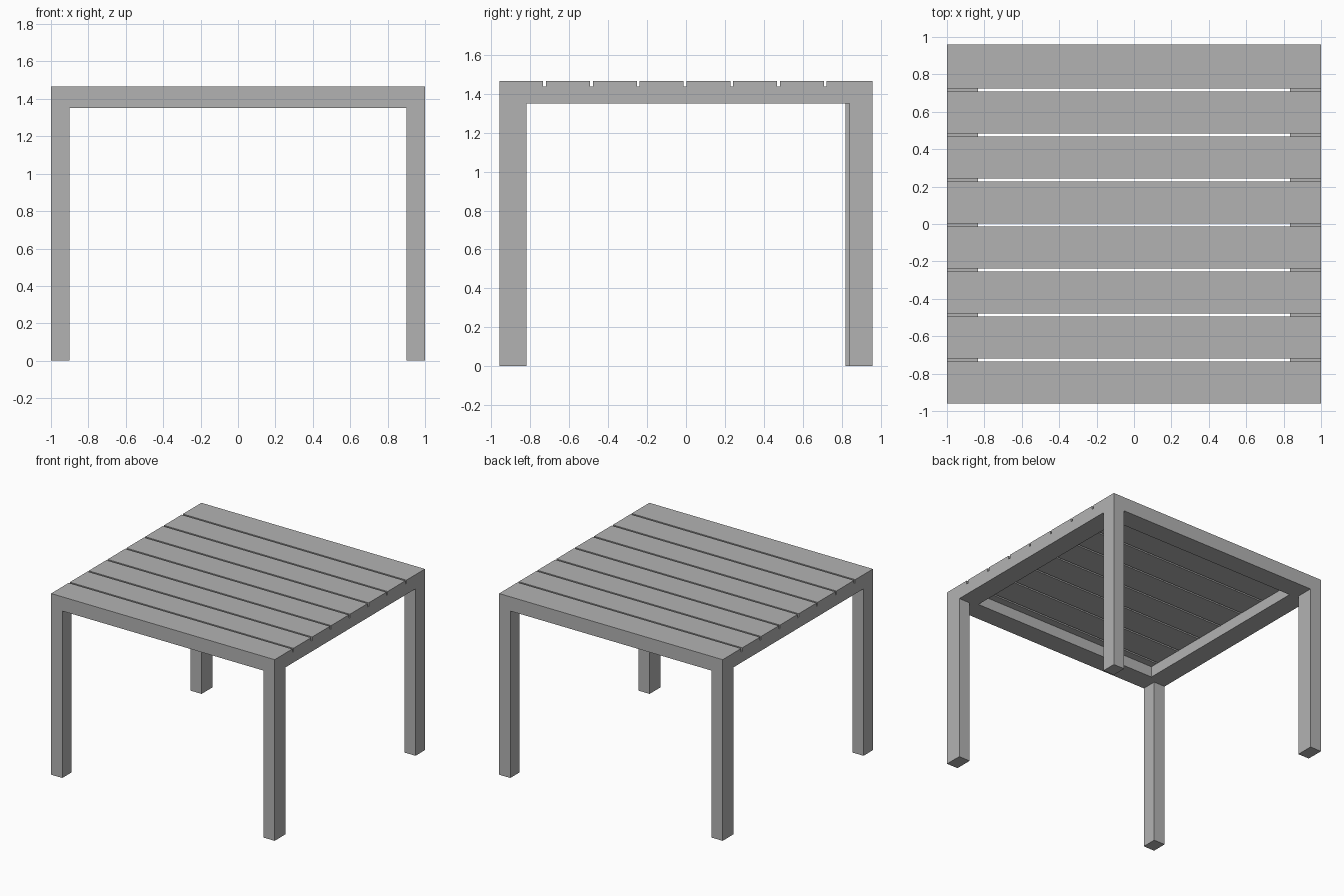
import bpy
import bmesh

cube = bpy.data.objects.get("Cube")
if cube:
    bpy.data.objects.remove(cube, do_unlink=True)

# Overall proportions
HALF_X, HALF_Y = 1.0, 0.96
TOP, SLAT_Z, FRAME_Z = 1.465, 1.437, 1.35
RAIL = 0.165
LEG_X, LEG_WIDE, LEG_NARROW = 0.1, 0.14, 0.12
SLATS, GAP, PITCH = 8, 0.0145, 0.2405

grey = bpy.data.materials.new("warm_grey")
grey.use_nodes = True
colour = (0.45, 0.45, 0.45, 1)
grey.diffuse_color = colour
grey.node_tree.nodes["Principled BSDF"].inputs["Base Color"].default_value = colour


def finish(name, bm):
    bmesh.ops.recalc_face_normals(bm, faces=bm.faces)
    mesh = bpy.data.meshes.new(name)
    bm.to_mesh(mesh)
    bm.free()
    mesh.materials.append(grey)
    obj = bpy.data.objects.new(name, mesh)
    bpy.context.collection.objects.link(obj)
    return obj


def box(name, low, high):
    bm = bmesh.new()
    bmesh.ops.create_cube(bm, size=1)
    for v in bm.verts:
        v.co = [(a + b) / 2 + c * (b - a) for a, b, c in zip(low, high, v.co)]
    return finish(name, bm)


# Frame: a flat rectangular ring extruded upwards
bm = bmesh.new()
corners = [(-1, -1), (1, -1), (1, 1), (-1, 1)]
outer = [bm.verts.new((sx * HALF_X, sy * HALF_Y, FRAME_Z)) for sx, sy in corners]
inner = [bm.verts.new((sx * (HALF_X - RAIL), sy * (HALF_Y - RAIL), FRAME_Z))
         for sx, sy in corners]
for i in range(4):
    j = (i + 1) % 4
    bm.faces.new((outer[i], outer[j], inner[j], inner[i]))
ring = bmesh.ops.extrude_face_region(bm, geom=bm.faces[:])
raised = [g for g in ring["geom"] if isinstance(g, bmesh.types.BMVert)]
bmesh.ops.translate(bm, verts=raised, vec=(0, 0, SLAT_Z - FRAME_Z))
finish("frame", bm)

# Slats: boards across the frame with narrow gaps, last one reaching the back edge
for i in range(SLATS):
    y0 = -HALF_Y + i * PITCH
    y1 = HALF_Y if i == SLATS - 1 else y0 + PITCH - GAP
    box(f"slat_{i + 1}", (-HALF_X, y0, SLAT_Z), (HALF_X, y1, TOP))

# Legs: diagonal pairs share the same depth
for sx, side in ((1, "left"), (-1, "right")):
    for sy, end in ((-1, "front"), (1, "back")):
        depth = LEG_NARROW if sx == sy else LEG_WIDE
        xs = sorted((sx * HALF_X, sx * (HALF_X - LEG_X)))
        ys = sorted((sy * HALF_Y, sy * (HALF_Y - depth)))
        box(f"{end}_{side}_leg", (xs[0], ys[0], 0), (xs[1], ys[1], FRAME_Z))
